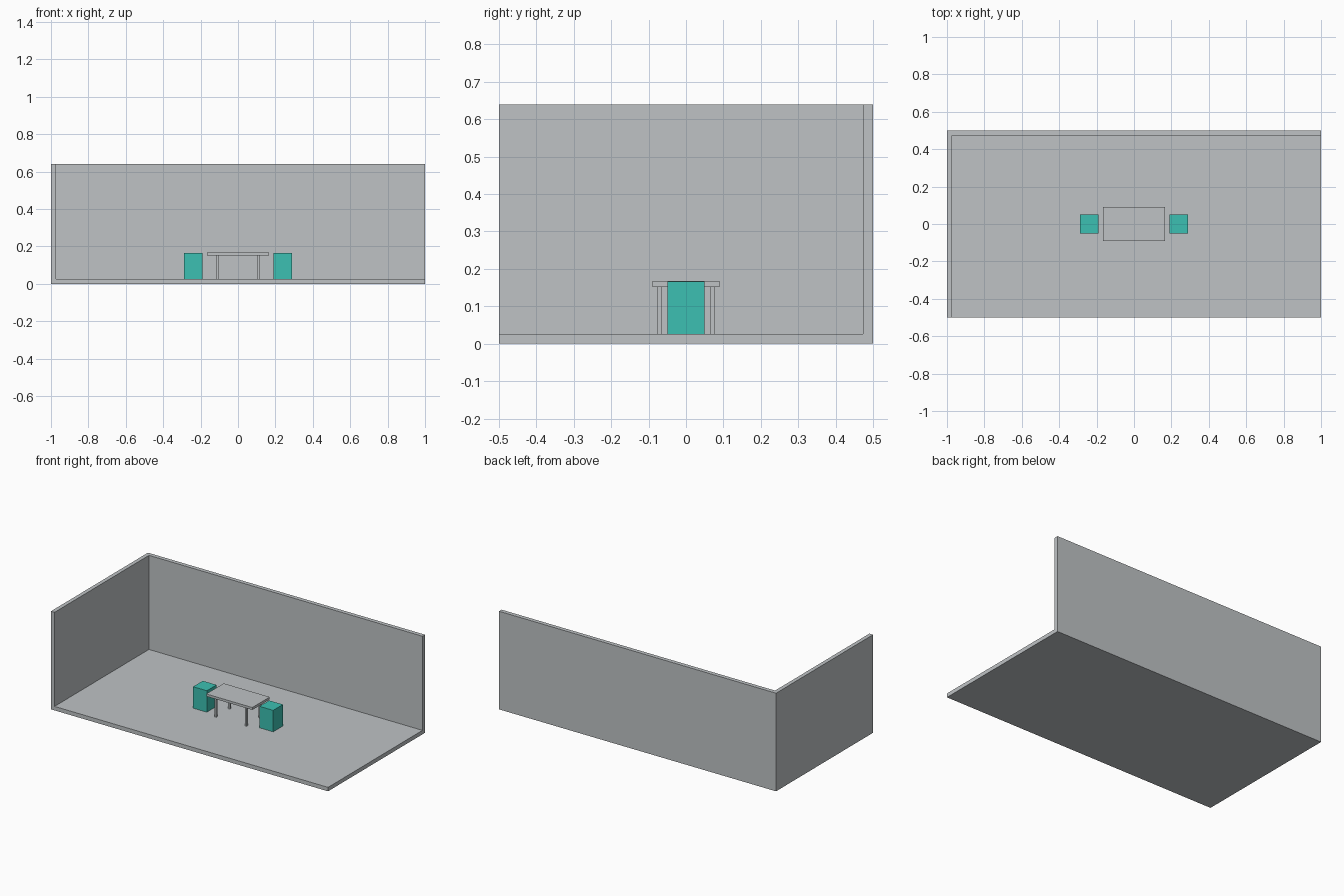
import bpy

if "Cube" in bpy.data.objects:
    bpy.data.objects.remove(bpy.data.objects["Cube"])


def material(name, color):
    m = bpy.data.materials.new(name)
    m.diffuse_color = (*color, 1)
    m.use_nodes = True
    m.node_tree.nodes["Principled BSDF"].inputs["Base Color"].default_value = m.diffuse_color
    return m


grey = material("light grey", (0.52, 0.545, 0.56))
teal = material("teal", (0.045, 0.53, 0.445))


def box(name, lo, hi, mat):
    """Axis-aligned box between two corners."""
    center = [(a + b) / 2 for a, b in zip(lo, hi)]
    bpy.ops.mesh.primitive_cube_add(size=1, location=center)
    ob = bpy.context.object
    ob.name = name
    ob.scale = [b - a for a, b in zip(lo, hi)]
    bpy.ops.object.transform_apply(location=False, rotation=False, scale=True)
    ob.data.materials.append(mat)
    return ob


FLOOR = 0.026

# Room: solid block with its open interior cut away, leaving floor, left and back walls
room = box("room_shell", (-1, -0.5, 0), (1, 0.5, 0.64), grey)
cutter = box("room_cutter", (-0.974, -0.7, FLOOR), (1.2, 0.473, 0.9), grey)
cut = room.modifiers.new("hollow", 'BOOLEAN')
cut.operation = 'DIFFERENCE'
cut.solver = 'EXACT'
cut.object = cutter
cutter.hide_render = True
cutter.hide_viewport = True

# Table
box("table_top", (-0.166, -0.09, 0.151), (0.166, 0.09, 0.167), grey)
for sx, side in ((-1, "left"), (1, "right")):
    for sy, end in ((-1, "front"), (1, "back")):
        x, y, r = sx * 0.11, sy * 0.0705, 0.0067
        box(f"table_leg_{end}_{side}", (x - r, y - r, FLOOR), (x + r, y + r, 0.151), grey)

    # Block stool at each end of the table
    x = sx * 0.2395
    box(f"stool_{side}", (x - 0.0495, -0.05, FLOOR), (x + 0.0495, 0.05, 0.166), teal)
